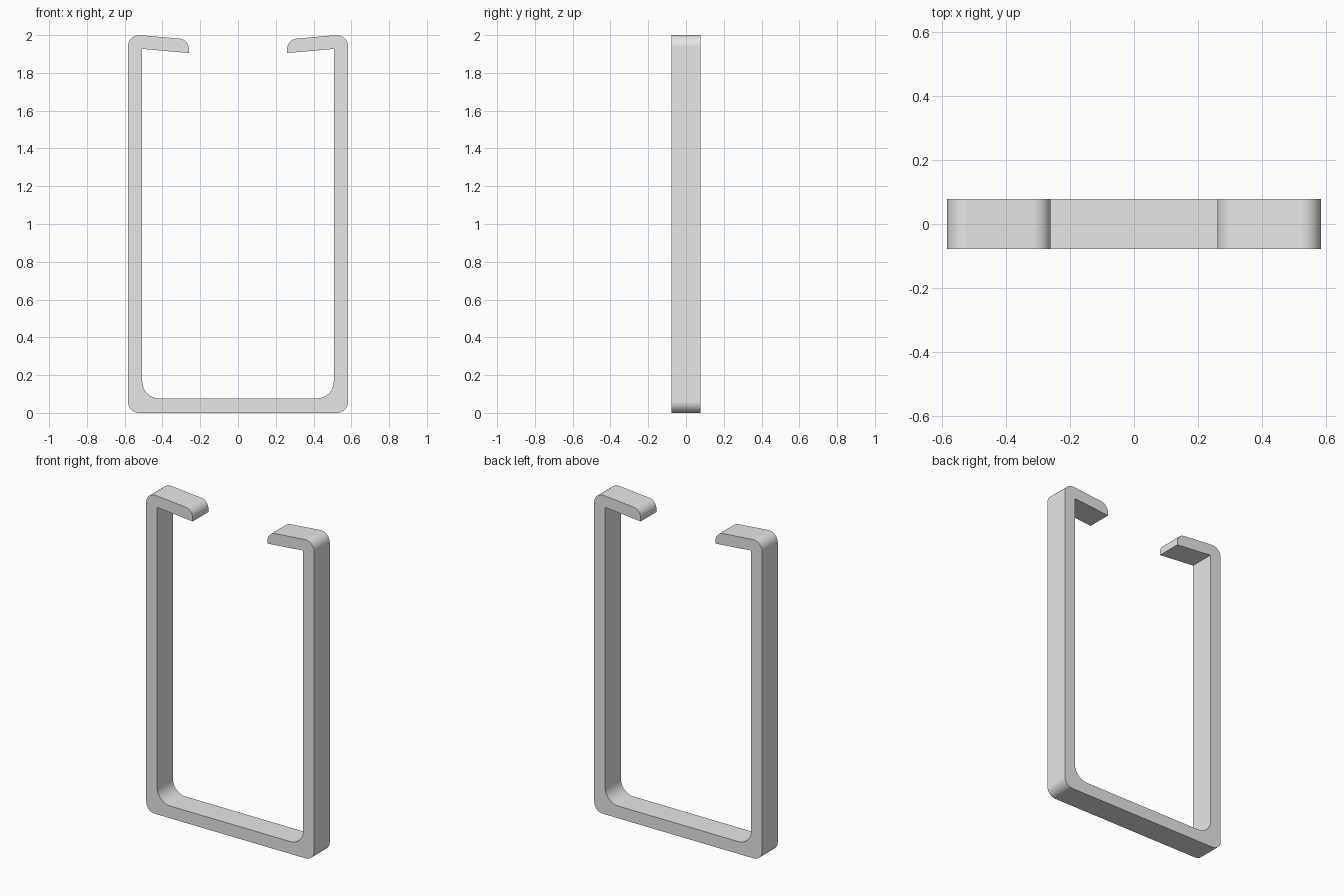
import bpy, bmesh, math
from mathutils import Vector

if "Cube" in bpy.data.objects:
    bpy.data.objects.remove(bpy.data.objects["Cube"])

DEPTH = 0.155
SEGMENTS = 14

# Right half of the outline: x, z, corner radius
half = [
    (0.583, 0.0, 0.06),      # outer bottom corner
    (0.583, 2.0055, 0.06),   # outer top corner
    (0.26, 1.977, 0.055),    # rounded lip tip
    (0.26, 1.905, 0),        # lip lower edge
    (0.507, 1.927, 0),       # inner top corner
    (0.507, 0.077, 0.09),    # inner bottom corner
]
corners = half + [(-x, z, r) for x, z, r in reversed(half)]


def fillet(prev, corner, after, radius):
    """Points of an arc tangent to both edges that meet at the corner."""
    if radius == 0:
        return [corner]
    a, b = (prev - corner).normalized(), (after - corner).normalized()
    half_angle = a.angle(b) / 2
    centre = corner + (a + b).normalized() * radius / math.sin(half_angle)
    reach = radius / math.tan(half_angle)
    start, end = corner + a * reach - centre, corner + b * reach - centre
    sweep = start.angle(end)
    points = []
    for i in range(SEGMENTS + 1):
        t = sweep * i / SEGMENTS
        points.append(centre + (start * math.sin(sweep - t) + end * math.sin(t)) / math.sin(sweep))
    return points


# Rounded outline in the front plane
spots = [Vector((x, -DEPTH / 2, z)) for x, z, r in corners]
outline = []
for i, (x, z, r) in enumerate(corners):
    outline += fillet(spots[i - 1], spots[i], spots[(i + 1) % len(spots)], r)

# Extrude the outline to a solid strap
bm = bmesh.new()
face = bm.faces.new([bm.verts.new(p) for p in outline])
result = bmesh.ops.extrude_face_region(bm, geom=[face], use_keep_orig=True)
moved = [g for g in result["geom"] if isinstance(g, bmesh.types.BMVert)]
bmesh.ops.translate(bm, verts=moved, vec=(0, DEPTH, 0))
bmesh.ops.recalc_face_normals(bm, faces=bm.faces)
mesh = bpy.data.meshes.new("bracket_frame")
bm.to_mesh(mesh)
bm.free()

frame = bpy.data.objects.new("bracket_frame", mesh)
bpy.context.collection.objects.link(frame)

# Plain grey material
grey = bpy.data.materials.new("light_grey")
grey.use_nodes = True
colour = (0.8, 0.8, 0.8, 1)
grey.diffuse_color = colour
grey.node_tree.nodes["Principled BSDF"].inputs["Base Color"].default_value = colour
mesh.materials.append(grey)

# Smooth rounded corners, crisp edges elsewhere
bpy.ops.object.select_all(action="DESELECT")
frame.select_set(True)
bpy.context.view_layer.objects.active = frame
bpy.ops.object.shade_smooth_by_angle(angle=math.radians(30))
normals = frame.modifiers.new("weighted_normals", "WEIGHTED_NORMAL")
normals.keep_sharp = True
